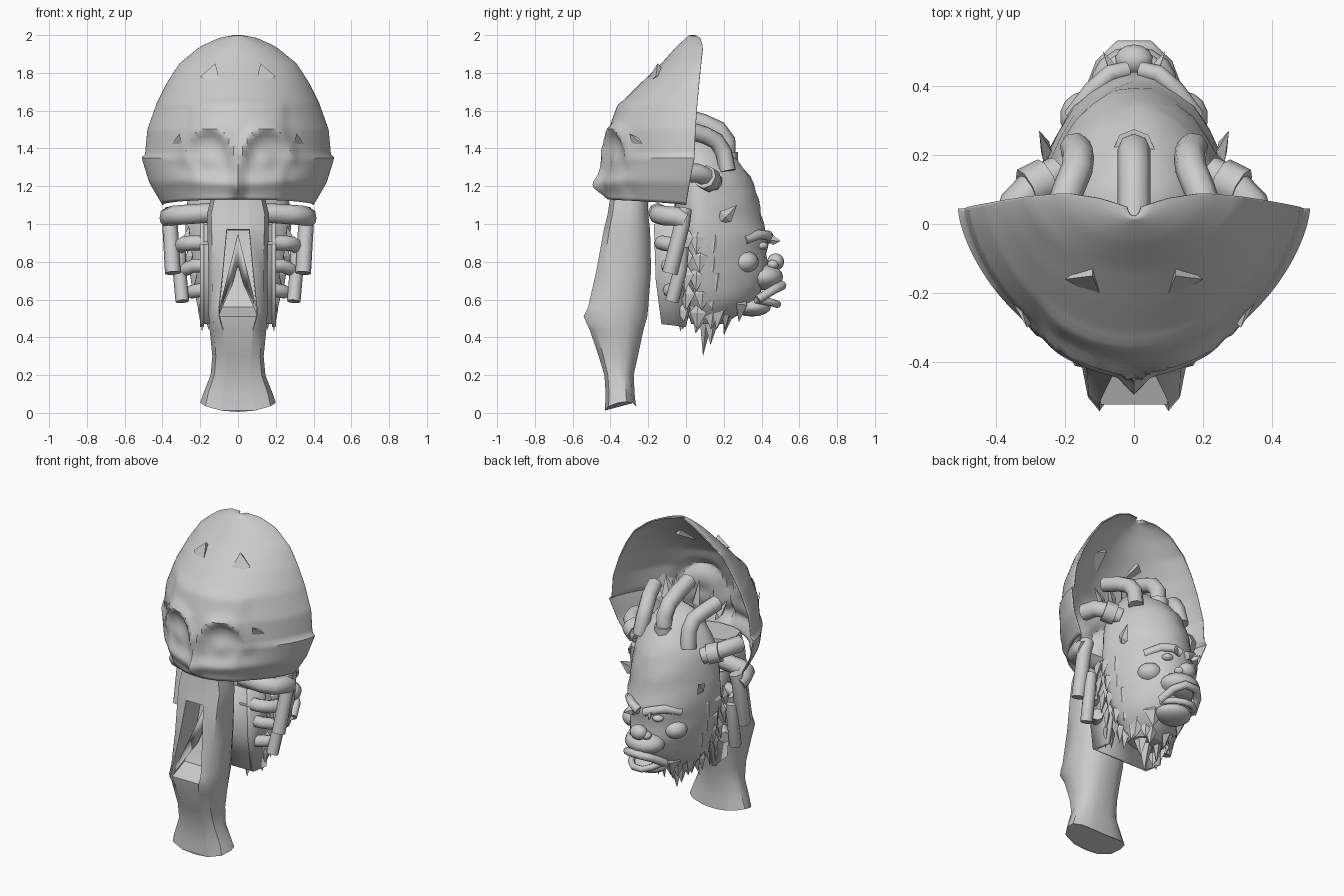
import bpy, bmesh, random
from math import sin, cos, pi, exp, hypot
from mathutils import Vector

if "Cube" in bpy.data.objects:
    bpy.data.objects.remove(bpy.data.objects["Cube"])

random.seed(4)


def clamp(v):
    return max(0.0, min(1.0, v))


def interp(table, z):
    # rows run from high z to low z
    for a, b in zip(table, table[1:]):
        if z >= b[0]:
            f = clamp((a[0] - z) / (a[0] - b[0]))
            return [p + (q - p) * f for p, q in zip(a[1:], b[1:])]
    return list(table[-1][1:])


def finish(name, verts, faces, angle=0.6, thick=0):
    me = bpy.data.meshes.new(name)
    me.from_pydata(verts, [], faces)
    bm = bmesh.new()
    bm.from_mesh(me)
    bmesh.ops.recalc_face_normals(bm, faces=bm.faces)
    bm.to_mesh(me)
    bm.free()
    ob = bpy.data.objects.new(name, me)
    bpy.context.collection.objects.link(ob)
    if thick:
        ob.modifiers.new("thickness", 'SOLIDIFY').thickness = thick
    smooth(ob, angle)
    return ob


def smooth(ob, angle=0.6):
    bpy.ops.object.select_all(action='DESELECT')
    ob.select_set(True)
    bpy.context.view_layer.objects.active = ob
    if ob.type != 'MESH':
        bpy.ops.object.convert(target='MESH')
    bpy.ops.object.shade_smooth_by_angle(angle=angle)


def loft(name, rings, closed=True, angle=0.6, thick=0):
    n = len(rings[0])
    faces = [(r * n + i, r * n + (i + 1) % n, (r + 1) * n + (i + 1) % n, (r + 1) * n + i)
             for r in range(len(rings) - 1) for i in range(n if closed else n - 1)]
    if closed:
        faces += [tuple(range(n)), tuple(range((len(rings) - 1) * n, len(rings) * n))]
    return finish(name, [p for r in rings for p in r], faces, angle, thick)


def hose(name, pts, r=0.045, mirror=True):
    for s in ((1, -1) if mirror else (1,)):
        cu = bpy.data.curves.new(name, 'CURVE')
        cu.dimensions = '3D'
        cu.bevel_depth, cu.bevel_resolution, cu.use_fill_caps = r, 2, True
        sp = cu.splines.new('POLY')
        sp.points.add(len(pts) - 1)
        for p, q in zip(sp.points, pts):
            p.co = (q[0] * s, q[1], q[2], 1)
        ob = bpy.data.objects.new(name, cu)
        bpy.context.collection.objects.link(ob)
        smooth(ob, 0.9)


def blob(name, c, rad, mirror=False):
    for s in ((1, -1) if mirror else (1,)):
        bpy.ops.mesh.primitive_uv_sphere_add(segments=14, ring_count=8, location=(c[0] * s, c[1], c[2]))
        ob = bpy.context.object
        ob.name, ob.scale = name, rad
        smooth(ob)


def spike(name, base, tip, w, flat=0.4, mirror=True):
    # four-sided tapered tuft, flattened towards the head
    for s in ((1, -1) if mirror else (1,)):
        b, t = Vector((base[0] * s, *base[1:])), Vector((tip[0] * s, *tip[1:]))
        d = (t - b).normalized()
        out = Vector((b.x, b.y - 0.1, 0.001)).normalized()
        side = d.cross(out).normalized() * w
        up = side.cross(d) * flat
        m = b.lerp(t, 0.4)
        loop = [m + side, m + up, m - side, m - up]
        f = [(0, 2 + i, 2 + (i + 1) % 4) for i in range(4)] + [(1, 2 + (i + 1) % 4, 2 + i) for i in range(4)]
        finish(name, [b, t] + loop, f, 0.3)


# Mask shell, open at the back: z, half width, front y, rim y
MASK = [(2.0, .02, .02, .05), (1.985, .1, 0, .075), (1.94, .2, -.05, .09), (1.85, .31, -.13, .08),
        (1.75, .375, -.235, .07), (1.64, .43, -.345, .06), (1.5, .48, -.395, .05), (1.37, .492, -.405, .045),
        (1.35, .51, -.405, .045), (1.22, .47, -.41, .02), (1.1, .4, -.4, 0)]


def relief(x, z):
    # brow arches, eye sockets, eyes, nose and cheek ridge
    e = hypot((abs(x) - .155) / .12, (z - 1.36) / .14)
    d = .028 * exp(-((e - 1.05) / .22) ** 2) * clamp((z - 1.28) / .1)
    d += -.04 * exp(-(e / .7) ** 2) + .03 * exp(-(hypot((abs(x) - .15) / .05, (z - 1.34) / .055)) ** 2)
    d += .05 * exp(-(x / .03) ** 2) * clamp((1.5 - z) / .3) * clamp((z - 1.1) / .07)
    d += .022 * exp(-((z - 1.2 - .1 * abs(x)) / .05) ** 2) * exp(-(x / .36) ** 4)
    d += .015 * clamp((1.66 - z) / .04) * clamp((.27 - abs(x)) / .04)
    return d


zs = [2.0, 1.993] + [1.985 - .885 * i / 46 for i in range(47)]
rings = []
for z in zs:
    w, yf, yr = interp(MASK, z)
    ring = []
    for i in range(65):
        t = -pi / 2 + pi * i / 64
        c = max(0, cos(t))
        x = w * sin(t)
        y = yr + (yf - yr) * c ** 1.32 - relief(x, z) * clamp(c * 4)
        ring.append((x, y, z + .03 * c * clamp((1.25 - z) / .15)))
    rings.append(ring)
loft("mask_shell", rings, closed=False, thick=.008)

# Torn flaps on the mask
for s in (1, -1):
    finish("temple_flap", [(.31 * s, -.3, 1.48), (.40 * s, -.14, 1.35), (.28 * s, -.27, 1.35), (.37 * s, -.1, 1.38)],
           [(0, 1, 2), (0, 1, 3), (0, 2, 3), (1, 2, 3)], .3)
    finish("forehead_flap", [(.09 * s, -.225, 1.73), (.12 * s, -.15, 1.85), (.2 * s, -.16, 1.78), (.12 * s, -.1, 1.8)],
           [(0, 1, 2), (0, 1, 3), (0, 2, 3), (1, 2, 3)], .3)

# Long trunk with an open front slot: z, half width, front y, back y, slot half width, slot depth
TRUNK = [(1.15, .14, -.40, -.2, .05, 0), (1.05, .165, -.415, -.2, .06, 0), (.97, .162, -.435, -.19, .06, 0),
         (.965, .162, -.436, -.19, .06, .16), (.75, .156, -.475, -.185, .08, .17), (.56, .155, -.518, -.2, .1, .12),
         (.51, .155, -.542, -.205, .1, .02), (.44, .15, -.51, -.225, .08, 0), (.3, .136, -.462, -.255, .07, 0),
         (.2, .145, -.432, -.277, .07, 0), (.1, .185, -.425, -.272, .08, 0), (.03, .2, -.43, -.265, .09, 0)]
rings = []
for z, w, yf, yb, hw, dep in TRUNK:
    mid, dy = (yf + yb) / 2, yb - yf
    half = [(hw * .97, yf + dep), (hw, yf), (w * .86, yf + .12 * dy), (w, mid - .05 * dy),
            (w * .97, mid + .2 * dy), (w * .75, yb - .1 * dy), (w * .35, yb)]
    loop = half + [(0, yb)] + [(-x, y) for x, y in reversed(half)] + [(0, yf + dep)]
    low = clamp((.1 - z) / .07)
    rings.append([(x, y, z + low * (.9 * x * x + .18 * (y - yf) - .025)) for x, y in loop])
loft("trunk", rings, angle=.7)
finish("slot_wedge", [(0, -.3, .95), (.095, -.5, .53), (.03, -.36, .68), (0, -.33, .78), (-.03, -.36, .68), (-.095, -.5, .53)],
       [(0, 1, 2, 3), (0, 3, 4, 5)], .3, .012)

# Head behind the mask, facing back: z, half width, back y, front y
HEAD = [(1.46, .04, .03, .1), (1.42, .13, -.02, .19), (1.33, .2, -.05, .28), (1.24, .25, -.06, .345),
        (1.12, .27, -.06, .385), (1.0, .28, -.06, .41), (.93, .28, -.06, .44), (.85, .27, -.05, .425),
        (.75, .25, -.04, .44), (.62, .22, -.02, .39), (.55, .18, 0, .33), (.47, .11, .03, .2)]
rings = []
for k in range(25):
    z = 1.46 - .99 * k / 24
    w, yb, yf = interp(HEAD, z)
    yc, ring = yb + .13 * min(1, w / .2), []
    for i in range(28):
        a = 2 * pi * i / 28
        c = cos(a)
        y = yc + (yf - yc) * c ** 1.25 if c > 0 else yc + (yc - yb) * c
        j = random.uniform(-.006, .006)
        ring.append((w * sin(a) * (1 + j), y + j, z))
    rings.append(ring)
loft("head", rings, angle=.5)

# Face
blob("muzzle", (0, .41, .72), (.125, .105, .07))
blob("nose", (0, .475, .80), (.055, .045, .045))
blob("nostril", (.045, .46, .785), (.03, .03, .025), True)
blob("eye", (.085, .40, .885), (.035, .035, .022), True)
blob("cheek", (.14, .31, .80), (.075, .075, .06), True)
blob("lower_jaw", (0, .35, .56), (.11, .1, .05))
hose("upper_lip", [(-.12, .38, .60), (-.09, .46, .65), (-.04, .51, .675), (.04, .51, .675), (.09, .46, .65), (.12, .38, .60)], .024, False)
hose("lower_lip", [(-.11, .37, .60), (-.07, .45, .585), (-.03, .485, .575), (.03, .485, .575), (.07, .45, .585), (.11, .37, .60)], .02, False)
hose("brow", [(.02, .445, .92), (.07, .435, .94), (.12, .39, .945), (.18, .31, .915)], .026)
spike("brow_tuft", (.05, .43, .92), (.09, .5, .91), .03)
spike("ear_point", (.24, .17, 1.0), (.275, .27, 1.1), .04)

# Beard and cheek tufts
for a, y, tip in [(.0, .12, (0, .09, .3)), (.07, .14, (.06, .13, .36)), (.13, .1, (.12, .05, .42)),
                  (.06, .25, (.05, .2, .41)), (.12, .2, (.13, .16, .44)), (.1, .3, (.09, .28, .48))]:
    spike("beard_tuft", (a, y, .64), tip, .06, .6, a > 0)
for row in range(5):
    for col in range(4):
        z, y = .95 - .1 * row, .0 + .075 * col
        w, yb, yf = interp(HEAD, z)
        x = w * (1 - .9 * max(0, (y - .07) / (yf - .07)) ** 1.7)
        j = random.uniform(-.02, .02)
        spike("cheek_tuft", (x - .02, y + j, z + .04), (x + .005 - .03 * row / 4, y + j - .01, z - .11), .045, .45)

# Neck plates between trunk and head
for s in (1, -1):
    finish("neck_plate", [(.18 * s, y, z) for y, z in
           [(-.17, 1.0), (-.16, .7), (-.13, .47), (0, .455), (.05, .7), (.05, 1.05)]], [tuple(range(6))], .3, .02)
    spike("neck_shard", (.19 * s, -.02, .62), (.19 * s, -.03, .43), .04, .4, False)
finish("neck_back", [(x, y, z) for y, z in [(-.17, 1.0), (-.16, .7), (-.13, .47)] for x in (-.18, .18)],
       [(0, 1, 3, 2), (2, 3, 5, 4)], .3, .015)

# Side hoses
hose("side_hose_top", [(.13, -.15, 1.06), (.28, -.145, 1.05), (.34, -.12, 1.045), (.365, -.05, 1.04), (.36, -.01, 1.02)], .052)
hose("side_hose_drop", [(.345, -.01, 1.08), (.36, -.02, 1.0), (.345, -.085, .74)], .042)
hose("side_hose_middle", [(.13, -.13, .9), (.24, -.13, .9), (.29, -.1, .895), (.31, -.02, .88)], .04)
hose("side_hose_low_drop", [(.31, -.02, .88), (.31, -.03, .76), (.295, -.075, .59)], .036)
hose("side_hose_low", [(.13, -.1, .78), (.23, -.1, .78), (.28, -.04, .76)], .036)
hose("side_hose_bottom", [(.13, -.09, .65), (.2, -.09, .65), (.25, -.03, .64)], .036)

# Crown hoses joining the mask and head, with collars
hose("crown_hose_centre", [(0, -.03, 1.57), (0, .09, 1.535), (0, .17, 1.5), (0, .215, 1.44), (0, .215, 1.33)], .048, False)
hose("crown_hose_side", [(.22, .0, 1.5), (.19, .1, 1.47), (.165, .16, 1.44), (.16, .2, 1.38), (.17, .22, 1.28)], .046)
hose("crown_hose_outer", [(.36, -.02, 1.27), (.34, .06, 1.27), (.29, .11, 1.25), (.22, .15, 1.22)], .05)
hose("hose_collar", [(.31, .1, 1.25), (.25, .13, 1.23)], .064)
hose("hose_collar", [(0, .215, 1.38), (0, .215, 1.31)], .06, False)
for x, y, z in [(.08, -.02, 1.6), (.17, -.04, 1.56), (.25, -.06, 1.5)]:
    spike("crown_shard", (x * .7, y + .02, 1.36), (x, y, z), .045, .5)
